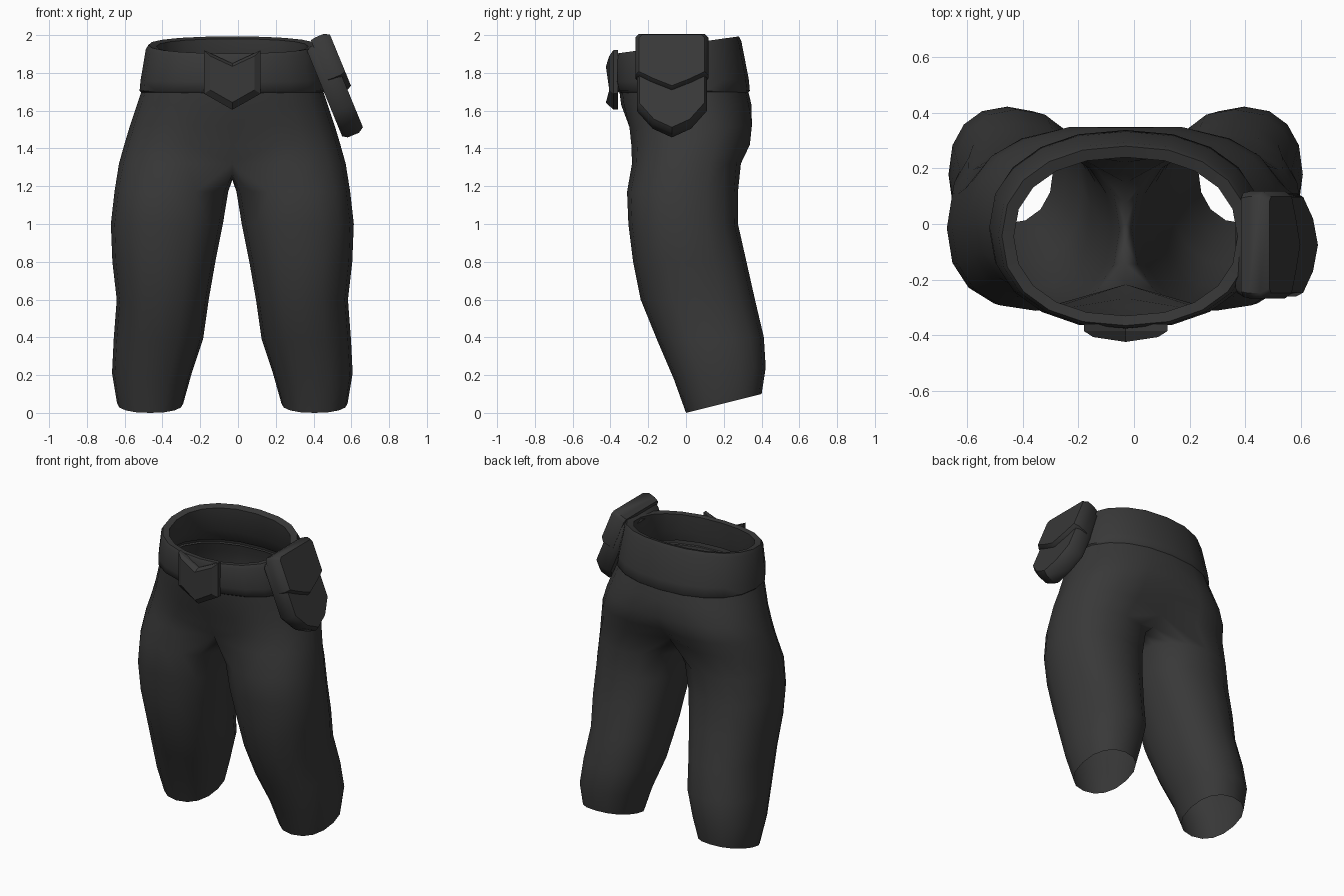
import bpy, bmesh, math
from mathutils import Vector

if "Cube" in bpy.data.objects:
    bpy.data.objects.remove(bpy.data.objects["Cube"])

CX = -0.03          # centre line of the trousers
mat = bpy.data.materials.new("charcoal_cloth")
mat.diffuse_color = (0.04, 0.04, 0.04, 1)
mat.use_nodes = True
mat.node_tree.nodes["Principled BSDF"].inputs["Base Color"].default_value = mat.diffuse_color


def finish(name, bm, angle=40):
    bmesh.ops.recalc_face_normals(bm, faces=bm.faces)
    me = bpy.data.meshes.new(name)
    bm.to_mesh(me)
    bm.free()
    me.materials.append(mat)
    ob = bpy.data.objects.new(name, me)
    bpy.context.collection.objects.link(ob)
    bpy.ops.object.select_all(action='DESELECT')
    ob.select_set(True)
    bpy.context.view_layer.objects.active = ob
    bpy.ops.object.shade_smooth_by_angle(angle=math.radians(angle))
    return ob


def mirrored(ob):
    ob.location.x = CX
    mod = ob.modifiers.new("mirror", 'MIRROR')
    mod.merge_threshold = 0.0005
    return ob


def spow(v, e):
    return math.copysign(abs(v) ** e, v)


def bridge(bm, a, b, closed):
    n = len(a)
    for i in range(n if closed else n - 1):
        j = (i + 1) % n
        bm.faces.new((a[i], a[j], b[j], b[i]))


OUT = 11            # points on the outer side, front centre to back centre


def half_ring(bm, z, w, yf, yb, e=0.9, groove=0.0, tilt=0.0):
    """Half of a hip or waist ring, open along the centre plane."""
    ring = []
    yc = (yf + yb) / 2
    for k in range(OUT):
        a = math.radians(-90 + 180 * k / (OUT - 1))
        x = 0.0 if k in (0, OUT - 1) else w * spow(math.cos(a), e)
        y = yc + (yb - yf) / 2 * spow(math.sin(a), e)
        y *= 1 - groove * math.exp(-(x / 0.17) ** 2)
        ring.append(bm.verts.new((x, y, z + tilt * (y - yc))))
    return ring


def leg_ring(bm, z, xi, xo, yf, yb, tilt=0.0):
    """Closed ring of one leg, starting at the inner front."""
    ring = []
    yc = (yf + yb) / 2
    for k in range(16):
        a = math.radians(-112.5 + 22.5 * k)
        x = (xi + xo) / 2 + (xo - xi) / 2 * spow(math.cos(a), 0.88)
        y = yc + (yb - yf) / 2 * spow(math.sin(a), 0.88)
        ring.append(bm.verts.new((x, y, z + tilt * (y - yc))))
    return ring


# trousers: leg tube, crotch saddle, then hips
bm = bmesh.new()
legs = [leg_ring(bm, *r) for r in (
    (0.05, 0.26, 0.61, 0.0, 0.40, 0.25),
    (0.21, 0.215, 0.637, -0.065, 0.422, 0.12),
    (0.39, 0.155, 0.628, -0.15, 0.412, 0.04),
    (0.60, 0.125, 0.612, -0.24, 0.365),
    (0.80, 0.09, 0.635, -0.28, 0.32),
    (1.00, 0.05, 0.643, -0.305, 0.275),
    (1.17, 0.022, 0.624, -0.312, 0.275))]
for a, b in zip(legs, legs[1:]):
    bridge(bm, a, b, True)
hips = [half_ring(bm, *r) for r in (
    (1.32, 0.60, -0.31, 0.315, 0.78, 0.30),
    (1.42, 0.572, -0.31, 0.36, 0.80, 0.14),
    (1.52, 0.542, -0.318, 0.367, 0.84, 0.05),
    (1.63, 0.505, -0.343, 0.347, 0.88, 0.0),
    (1.72, 0.475, -0.355, 0.325, 0.9, 0.0))]
yf, yb = hips[0][0].co.y, hips[0][-1].co.y
saddle = []
for k in range(1, 6):
    t = k / 6
    saddle.append(bm.verts.new((0, yb + (yf - yb) * t,
                                1.32 - 0.085 * math.sin(math.pi * t) ** 0.6)))
bridge(bm, legs[-1], hips[0] + saddle, True)
for a, b in zip(hips, hips[1:]):
    bridge(bm, a, b, False)
mirrored(finish("trousers", bm, 60))

# waistband: lip, outer wall, rim and inner wall
bm = bmesh.new()
band = [half_ring(bm, z, w, f, b, 0.9, 0.0, t) for z, w, f, b, t in (
    (1.69, 0.475, -0.345, 0.325, 0.0),
    (1.705, 0.491, -0.368, 0.338, 0.0),
    (1.76, 0.486, -0.378, 0.332, 0.02),
    (1.925, 0.458, -0.375, 0.293, 0.13),
    (1.948, 0.445, -0.365, 0.28, 0.14),
    (1.94, 0.402, -0.33, 0.24, 0.14),
    (1.80, 0.415, -0.335, 0.255, 0.05),
    (1.72, 0.465, -0.345, 0.315, 0.0))]
for a, b in zip(band, band[1:]):
    bridge(bm, a, b, False)
mirrored(finish("waistband", bm, 50))


def plate(name, outline, rings, place, angle=30):
    """Stack of scaled outlines, closed at both ends."""
    bm = bmesh.new()
    cu = sum(p[0] for p in outline) / len(outline)
    cv = sum(p[1] for p in outline) / len(outline)
    loops = [[bm.verts.new(place(cu + (u - cu) * s, cv + (v - cv) * s, d))
              for u, v in outline] for d, s in rings]
    for a, b in zip(loops, loops[1:]):
        bridge(bm, a, b, True)
    bm.faces.new(loops[0])
    bm.faces.new(loops[-1])
    return finish(name, bm, angle)


# belt buckle: notched shield with a raised, slightly bowed front
shield = [(0, 1.85), (0.15, 1.92), (0.15, 1.69), (0, 1.605),
          (-0.15, 1.69), (-0.15, 1.92)]
bow = lambda u, v, d: Vector((CX + u, -0.36 - d + 0.15 * abs(u) * (d > 0.03), v))
plate("belt_buckle", shield, [(0.0, 1.0), (0.025, 1.0), (0.064, 0.78)], bow, 25)

# hip pouch: tilted frame hanging off the left hip
down, out = Vector((0.38, 0, -0.925)), Vector((0.925, 0, 0.38))
hang = lambda u, v, d: Vector((0.36, u, 1.93)) + down * v + out * d


def pocket(top, side, mid, tip, half):
    c = -0.075
    return [(c - half, top + 0.02), (c - half * 0.9, top), (c + half * 0.9, top),
            (c + half, top + 0.02), (c + half, side), (c + half * 0.55, mid),
            (c, tip), (c - half * 0.55, mid), (c - half, side)]


plate("pouch_body", pocket(0.0, 0.37, 0.47, 0.52, 0.185),
      [(0.0, 0.94), (0.025, 1.0), (0.09, 1.0), (0.12, 0.93)], hang, 45)
plate("pouch_flap", pocket(-0.035, 0.20, 0.245, 0.29, 0.193),
      [(0.04, 0.97), (0.07, 1.0), (0.115, 1.0), (0.145, 0.9)], hang, 45)
